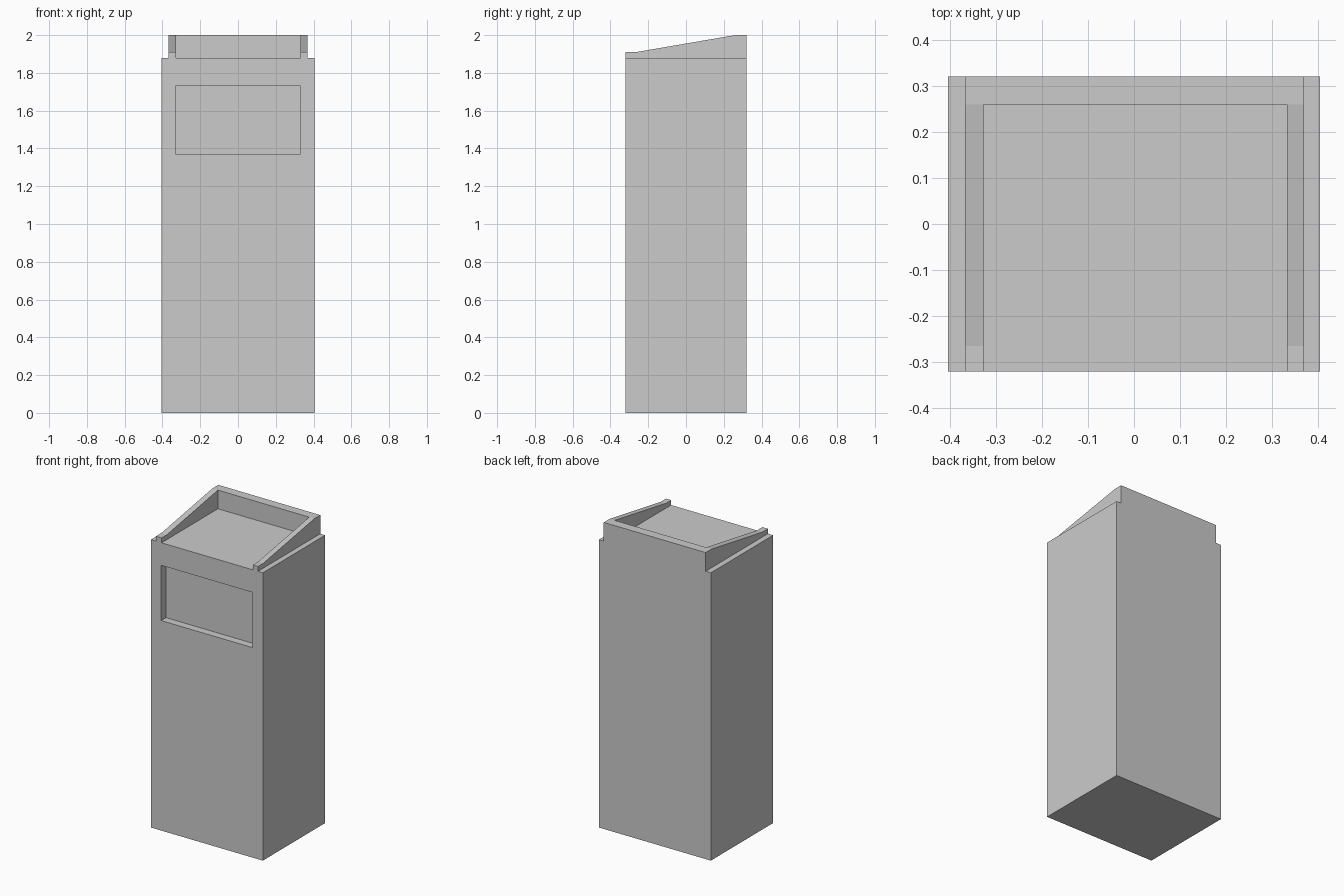
import bpy, bmesh
from mathutils import Vector, Matrix

if "Cube" in bpy.data.objects:
    bpy.data.objects.remove(bpy.data.objects["Cube"])

W, D, H = 0.404, 0.321, 1.878      # body half width, half depth, height
TOP = 2.0


def finish(name, bm):
    bmesh.ops.recalc_face_normals(bm, faces=bm.faces[:])
    me = bpy.data.meshes.new(name)
    bm.to_mesh(me)
    bm.free()
    ob = bpy.data.objects.new(name, me)
    bpy.context.collection.objects.link(ob)
    return ob


def box(x0, x1, y0, y1, z0, z1):
    bm = bmesh.new()
    m = Matrix.Translation(((x0 + x1) / 2, (y0 + y1) / 2, (z0 + z1) / 2)) @ \
        Matrix.Diagonal((x1 - x0, y1 - y0, z1 - z0, 1))
    bmesh.ops.create_cube(bm, size=1, matrix=m)
    return bm


def extrude_x(name, profile, x0, x1):
    """Extrude a (y, z) profile along x."""
    bm = bmesh.new()
    face = bm.faces.new([bm.verts.new((x0, y, z)) for y, z in profile])
    res = bmesh.ops.extrude_face_region(bm, geom=[face], use_keep_orig=True)
    verts = [g for g in res["geom"] if isinstance(g, bmesh.types.BMVert)]
    bmesh.ops.translate(bm, verts=verts, vec=(x1 - x0, 0, 0))
    return finish(name, bm)


# body with a shallow rectangular recess in the front
bm = box(-W, W, -D, D, 0, H)
bm.normal_update()
front = min(bm.faces, key=lambda f: f.calc_center_median().y)
bmesh.ops.inset_region(bm, faces=[front], thickness=0.05)
for v in front.verts:
    v.co = Vector((0.33 if v.co.x > 0 else -0.33, -D, 1.73 if v.co.z > 1 else 1.37))
floor = bmesh.ops.extrude_discrete_faces(bm, faces=[front])["faces"][0]
bmesh.ops.translate(bm, verts=floor.verts[:], vec=(0, 0.05, 0))
finish("body", bm)

# sloped rails on the two sides of the top
rail = [(-D, H), (D, H), (D, TOP), (0.26, TOP), (-0.265, 1.91), (-D, 1.91)]
extrude_x("left_rail", rail, -0.367, -0.327)
extrude_x("right_rail", rail, 0.332, 0.369)

# raised back panel between the rails
finish("back_panel", box(-0.327, 0.332, 0.26, D, H, TOP))
